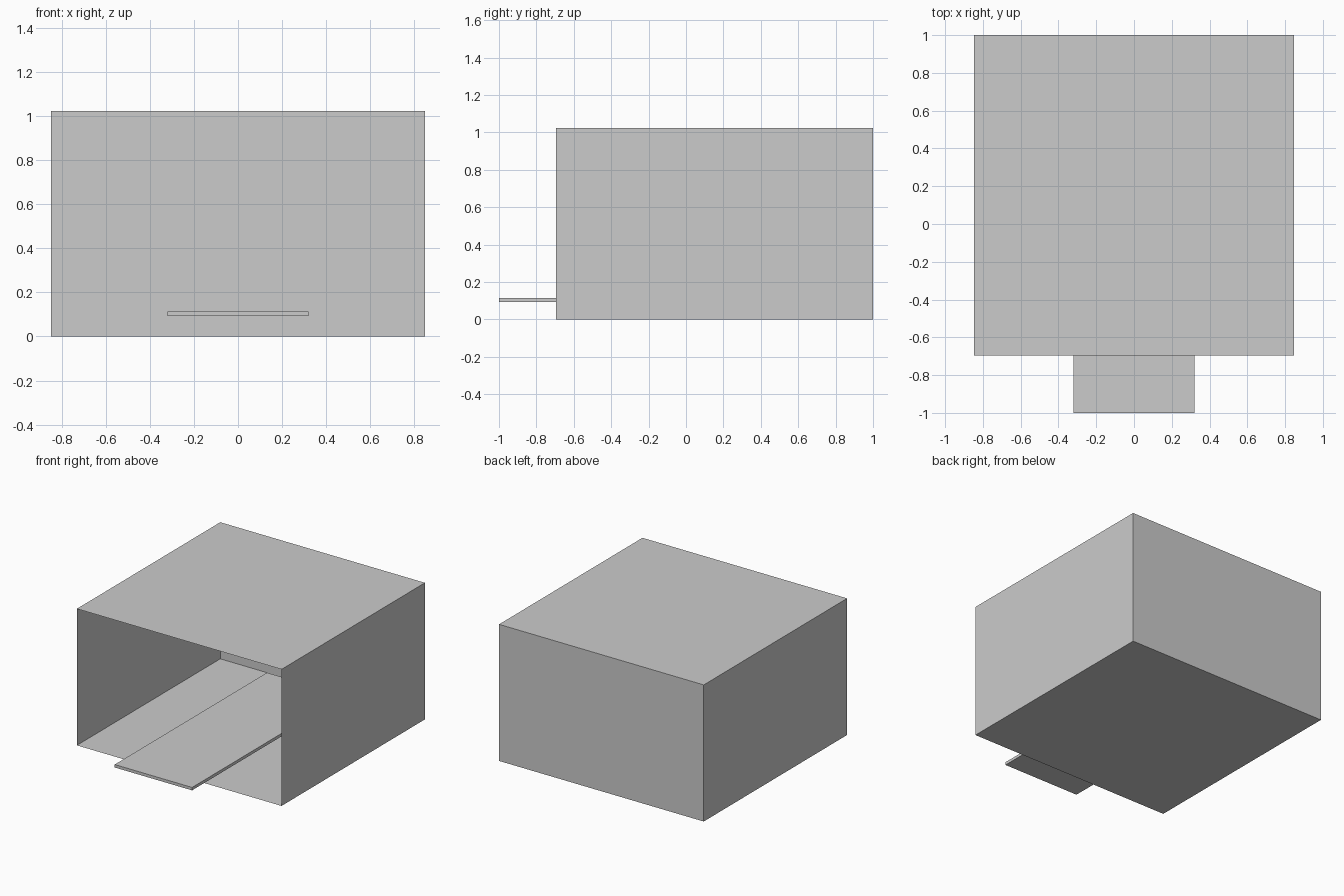
import bpy, bmesh
from mathutils import Matrix, Vector

if "Cube" in bpy.data.objects:
    bpy.data.objects.remove(bpy.data.objects["Cube"])


def box(name, lo, hi, open_front=False):
    lo, hi = Vector(lo), Vector(hi)
    bm = bmesh.new()
    bmesh.ops.create_cube(bm, size=1, matrix=Matrix.Translation((lo + hi) / 2) @ Matrix.Diagonal((*(hi - lo), 1)))
    if open_front:
        front = [f for f in bm.faces if f.normal.y < -0.9]
        bmesh.ops.delete(bm, geom=front, context='FACES_ONLY')
    mesh = bpy.data.meshes.new(name)
    bm.to_mesh(mesh)
    bm.free()
    obj = bpy.data.objects.new(name, mesh)
    bpy.context.collection.objects.link(obj)
    return obj


# Thin-walled housing, open at the front
box("housing", (-0.847, -0.695, 0), (0.847, 1, 1.022), open_front=True)

# Flat tray sliding out of the opening, stopping short of the back wall
box("tray", (-0.32, -1, 0.092), (0.32, 0.8, 0.114))
